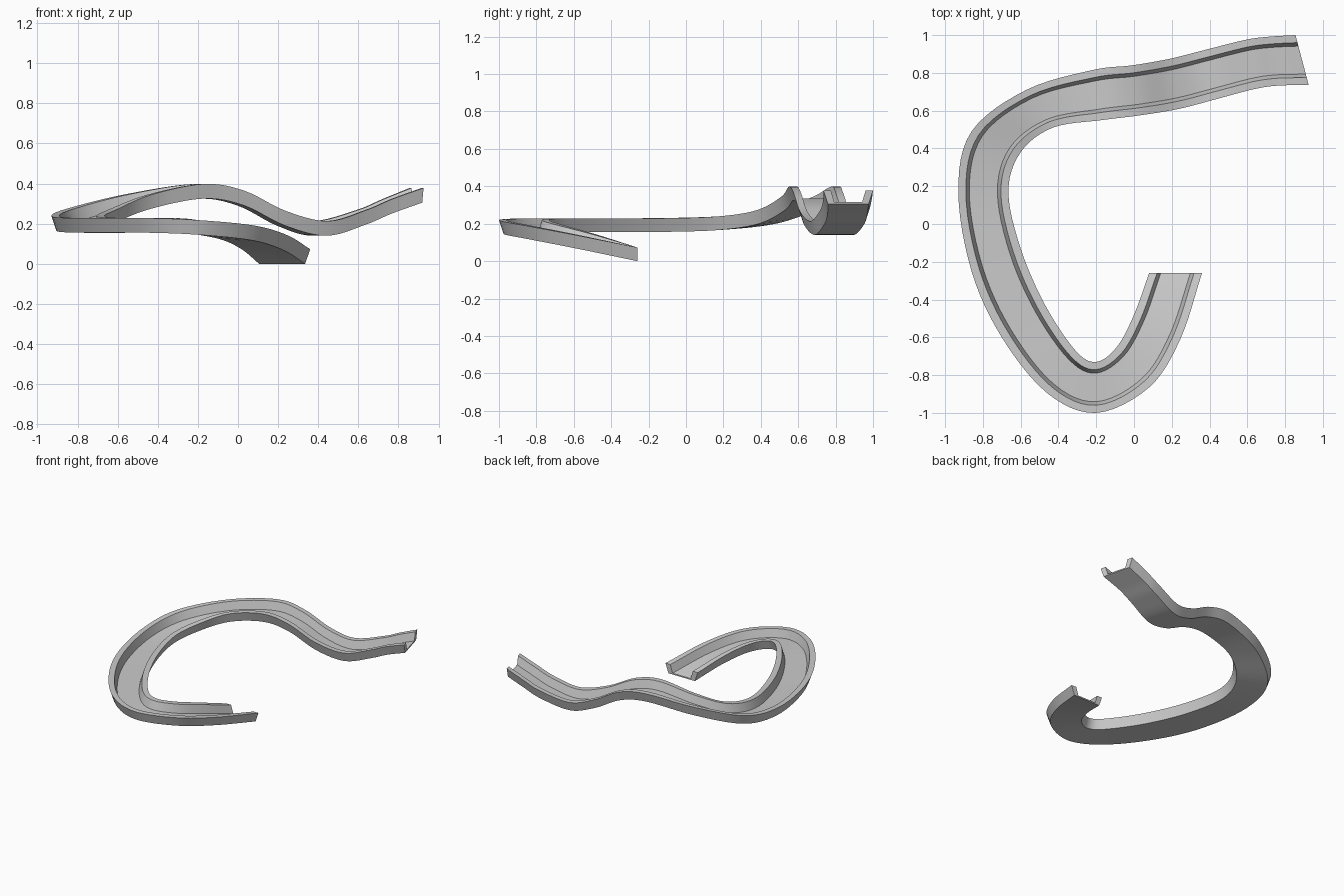
import bpy, bmesh
from mathutils import Vector

if "Cube" in bpy.data.objects:
    bpy.data.objects.remove(bpy.data.objects["Cube"])

# Track stations: inner edge x, y; outer edge x, y; underside height
STATIONS = [
    (0.08, -0.26, 0.36, -0.26, 0.0),
    (0.0, -0.48, 0.245, -0.61, 0.07),
    (-0.09, -0.65, 0.08, -0.865, 0.118),
    (-0.20, -0.73, -0.20, -1.0, 0.145),
    (-0.31, -0.67, -0.46, -0.895, 0.155),
    (-0.47, -0.43, -0.70, -0.60, 0.155),
    (-0.60, -0.13, -0.86, -0.25, 0.156),
    (-0.665, 0.17, -0.93, 0.17, 0.166),
    (-0.60, 0.38, -0.86, 0.49, 0.20),
    (-0.43, 0.51, -0.57, 0.71, 0.272),
    (-0.17, 0.55, -0.22, 0.815, 0.325),
    (0.03, 0.575, -0.01, 0.84, 0.292),
    (0.24, 0.61, 0.19, 0.875, 0.19),
    (0.45, 0.665, 0.37, 0.92, 0.14),
    (0.64, 0.715, 0.59, 0.975, 0.195),
    (0.77, 0.733, 0.72, 0.992, 0.25),
    (0.925, 0.735, 0.855, 1.0, 0.305),
]
# Channel profile: fraction across the track, height above underside
PROFILE = [(0.09, 0), (0.91, 0), (1, 0.073), (0.85, 0.073),
           (0.78, 0.01), (0.22, 0.01), (0.15, 0.073), (0, 0.073)]
STEPS = 6


def smooth_path(rows):
    """Catmull-Rom interpolation through the station rows."""
    pts = [Vector(r) for r in rows]
    pts = [2 * pts[0] - pts[1]] + pts + [2 * pts[-1] - pts[-2]]
    out = []
    for a, b, c, d in zip(pts, pts[1:], pts[2:], pts[3:]):
        for i in range(STEPS):
            t = i / STEPS
            out.append(0.5 * (2 * b + (c - a) * t + (2 * a - 5 * b + 4 * c - d) * t**2
                              + (3 * b - a - 3 * c + d) * t**3))
    return out + [pts[-2]]


# Sweep the channel along the path and cap both ends
bm = bmesh.new()
rings = []
for xi, yi, xo, yo, z in smooth_path(STATIONS):
    rings.append([bm.verts.new((xi + (xo - xi) * u, yi + (yo - yi) * u, z + h))
                  for u, h in PROFILE])
n = len(PROFILE)
for r0, r1 in zip(rings, rings[1:]):
    for i in range(n):
        j = (i + 1) % n
        bm.faces.new((r0[i], r0[j], r1[j], r1[i]))
bm.faces.new(rings[0])
bm.faces.new(rings[-1])
bmesh.ops.recalc_face_normals(bm, faces=bm.faces)
# Stand the track exactly on the ground
low = min(v.co.z for v in bm.verts)
bmesh.ops.translate(bm, verts=bm.verts, vec=(0, 0, -low))

mesh = bpy.data.meshes.new("track_channel")
bm.to_mesh(mesh)
bm.free()
track = bpy.data.objects.new("track_channel", mesh)
bpy.context.collection.objects.link(track)
bpy.context.view_layer.objects.active = track
track.select_set(True)
bpy.ops.object.shade_smooth_by_angle(angle=0.6)
